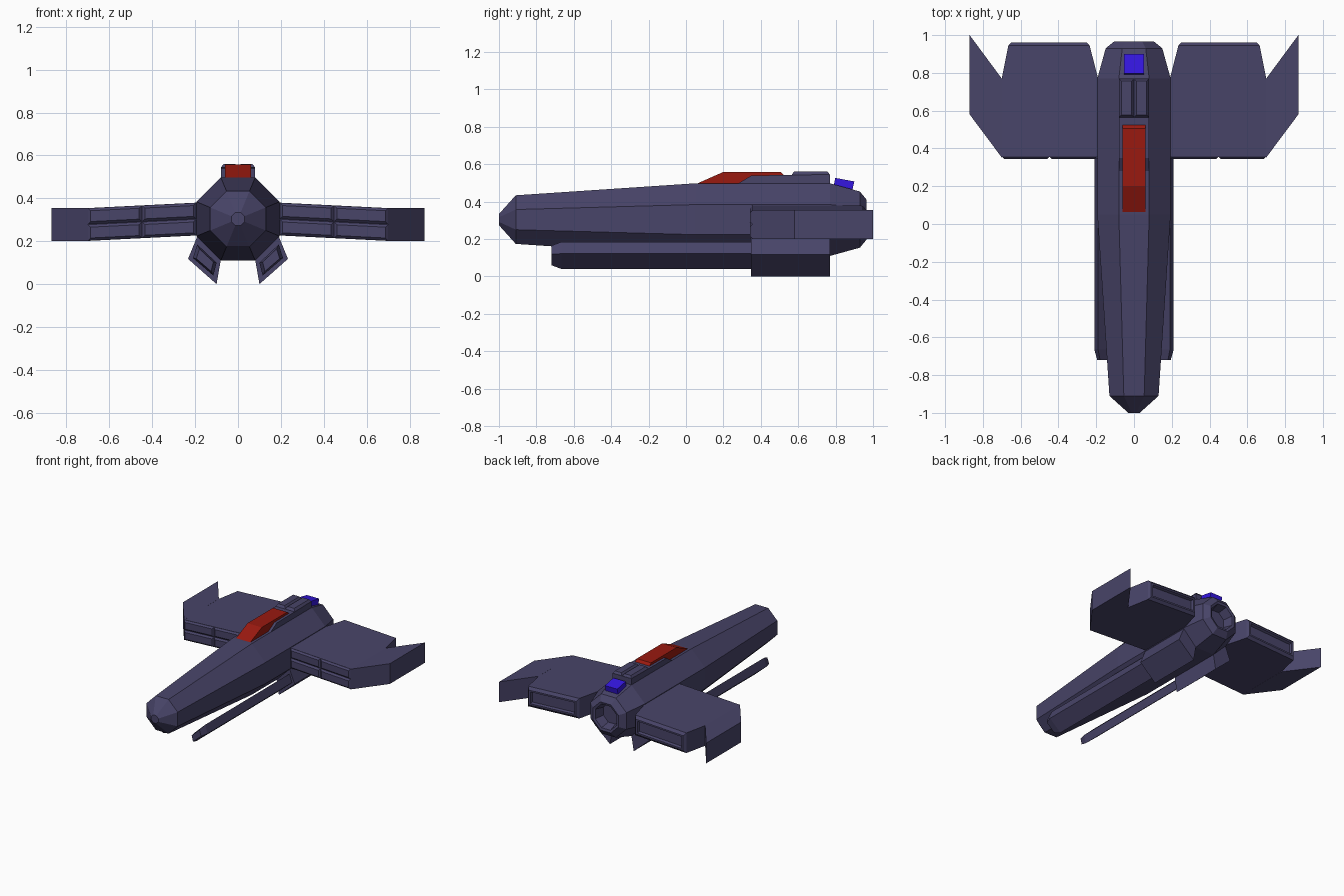
import bpy, bmesh, math
from mathutils import Vector

if "Cube" in bpy.data.objects:
    bpy.data.objects.remove(bpy.data.objects["Cube"])


def material(name, rgb):
    m = bpy.data.materials.new(name)
    m.diffuse_color = (*rgb, 1)
    m.use_nodes = True
    m.node_tree.nodes["Principled BSDF"].inputs["Base Color"].default_value = m.diffuse_color
    return m


HULL = material("hull_purple", (0.065, 0.058, 0.14))
RED = material("canopy_red", (0.32, 0.01, 0.005))
BLUE = material("lamp_blue", (0.035, 0.008, 0.75))


def loft(bm, rings):
    """Skin a list of equally sized point rings and cap both ends."""
    vs = [[bm.verts.new(p) for p in r] for r in rings]
    n = len(vs[0])
    for a, b in zip(vs, vs[1:]):
        for i in range(n):
            j = (i + 1) % n
            bm.faces.new((a[i], a[j], b[j], b[i]))
    bm.faces.new(vs[0][::-1])
    bm.faces.new(vs[-1])


def finish(name, bm, mat=HULL, mirror=False):
    bmesh.ops.recalc_face_normals(bm, faces=bm.faces)
    me = bpy.data.meshes.new(name)
    bm.to_mesh(me)
    bm.free()
    me.materials.append(mat)
    ob = bpy.data.objects.new(name, me)
    bpy.context.collection.objects.link(ob)
    if mirror:
        mod = ob.modifiers.new("mirror", 'MIRROR')
        mod.use_mirror_merge = False
    return ob


def part(name, rings, mat=HULL, mirror=False):
    bm = bmesh.new()
    loft(bm, rings)
    return finish(name, bm, mat, mirror)


def raised_panels(name, corners, nu, nv, up, inset, mirror=False):
    """Grid of bevelled panels raised from a quad along the vector up."""
    a, b, c, d = map(Vector, corners)
    up = Vector(up)

    def at(u, v):
        return a.lerp(b, u).lerp(d.lerp(c, u), v)

    bm = bmesh.new()
    for i in range(nu):
        for j in range(nv):
            base = [at(i / nu, j / nv), at((i + 1) / nu, j / nv),
                    at((i + 1) / nu, (j + 1) / nv), at(i / nu, (j + 1) / nv)]
            du = (base[1] - base[0]).normalized() * inset
            dv = (base[3] - base[0]).normalized() * inset
            offs = [du + dv, dv - du, -du - dv, du - dv]
            loft(bm, [base, [p + o + up for p, o in zip(base, offs)]])
    return finish(name, bm, HULL, mirror)


def side_profile(pts, w):
    return [[(x, y, z) for y, z in pts] for x in (-w, w)]


# Fuselage: octagonal loft from nose to hollow engine nozzle
CZ = 0.304


def octagon(y, apothem):
    r = apothem / math.cos(math.pi / 8)
    return [(r * math.cos(math.pi * (k + .5) / 4), y,
             CZ + r * math.sin(math.pi * (k + .5) / 4)) for k in range(8)]


part("fuselage", [octagon(y, a) for y, a in (
    (-1, .03), (-.91, .13), (.05, .194), (.77, .194), (.93, .15),
    (.965, .107), (.96, .09), (.89, .072))])

# Wings: slab with tapered tail and recessed rear panel


def wing_section(y, x0, x1, shrink=0.0):
    def top(x):
        return 0.38 - (x - .195) * 0.05
    return [(x0, y, top(x0) - .153 + shrink), (x1, y, top(x1) - .153 + shrink),
            (x1, y, top(x1) - shrink), (x0, y, top(x0) - shrink)]


part("wing", [wing_section(.355, .19, .70), wing_section(.77, .19, .70),
              wing_section(.945, .235, .665), wing_section(.962, .25, .65, .02),
              wing_section(.962, .265, .635, .032),
              wing_section(.945, .27, .63, .04)], mirror=True)
raised_panels("wing_front_panel", wing_section(.356, .195, .70), 2, 2,
              (0, -.013, 0), .013, mirror=True)

# Swept wing tips
tip_plan = [(.70, .352), (.87, .58), (.87, 1.0), (.70, .77)]
part("wing_tip", [[(x, y, z) for x, y in tip_plan] for z in (.201, .355)],
     mirror=True)

# Lower pods on the diagonal hull faces
pod = [(.19, .222), (.233, .118), (.10, 0), (.08, .115)]
part("lower_pod", [[(x, y, z) for x, z in pod] for y in (.348, .77)],
     mirror=True)

# Long flat gun barrels with chamfered front ends
gun = [(.19, .185), (.21, .122), (.115, .04), (.10, .10)]
gx, gz = sum(p[0] for p in gun) / 4, sum(p[1] for p in gun) / 4
part("gun_barrel", [[(gx + (x - gx) * s, y, gz + (z - gz) * s) for x, z in gun]
                    for y, s in ((-.72, .72), (-.665, 1), (.36, 1))],
     mirror=True)

# Spine housing behind the canopy, with two raised panels
part("spine_housing", side_profile(
    [(.28, .49), (.28, .498), (.35, .54), (.77, .545), (.77, .49)], .08))
raised_panels("spine_panel", [(-.08, .565, .543), (.08, .565, .543),
                              (.08, .77, .543), (-.08, .77, .543)],
              2, 1, (0, 0, .018), .013)

# Red canopy
part("canopy", side_profile([(.06, .497), (.20, .559), (.505, .559),
                             (.527, .54), (.527, .49), (.06, .49)], .06), RED)

# Blue tilted sensor box
part("sensor_box", side_profile([(.79, .488), (.798, .527), (.90, .508),
                                 (.89, .465)], .052), BLUE)
